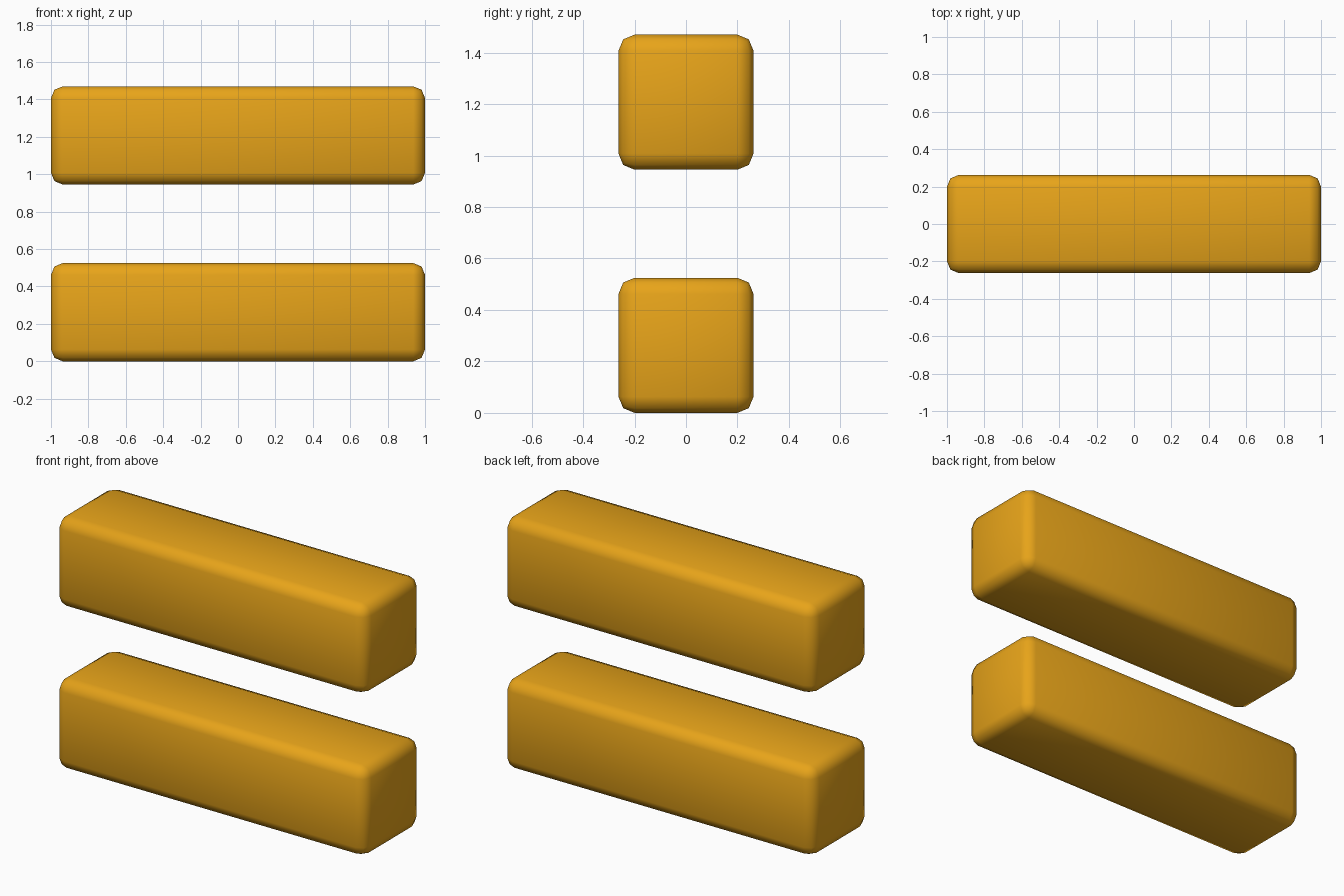
import bpy

if "Cube" in bpy.data.objects:
    bpy.data.objects.remove(bpy.data.objects["Cube"])

LENGTH, SIDE, BEVEL = 2.0, 0.525, 0.063

amber = bpy.data.materials.new("amber")
amber.diffuse_color = (0.80, 0.37, 0.01, 1.0)
amber.use_nodes = True
amber.node_tree.nodes["Principled BSDF"].inputs["Base Color"].default_value = amber.diffuse_color


def rounded_bar(name, bottom):
    """Long square bar with softly rounded edges, resting at height bottom."""
    bpy.ops.mesh.primitive_cube_add(size=1, location=(0, 0, bottom + SIDE / 2))
    bar = bpy.context.object
    bar.name = name
    bar.scale = (LENGTH, SIDE, SIDE)
    bpy.ops.object.transform_apply(location=False, rotation=False, scale=True)
    bpy.ops.object.shade_smooth()
    bevel = bar.modifiers.new("rounded_edges", 'BEVEL')
    bevel.width = BEVEL
    bevel.segments = 2
    bevel.limit_method = 'NONE'
    bar.data.materials.append(amber)
    return bar


# Two identical parallel bars, one above the other
rounded_bar("lower_bar", 0.0)
rounded_bar("upper_bar", 0.945)
